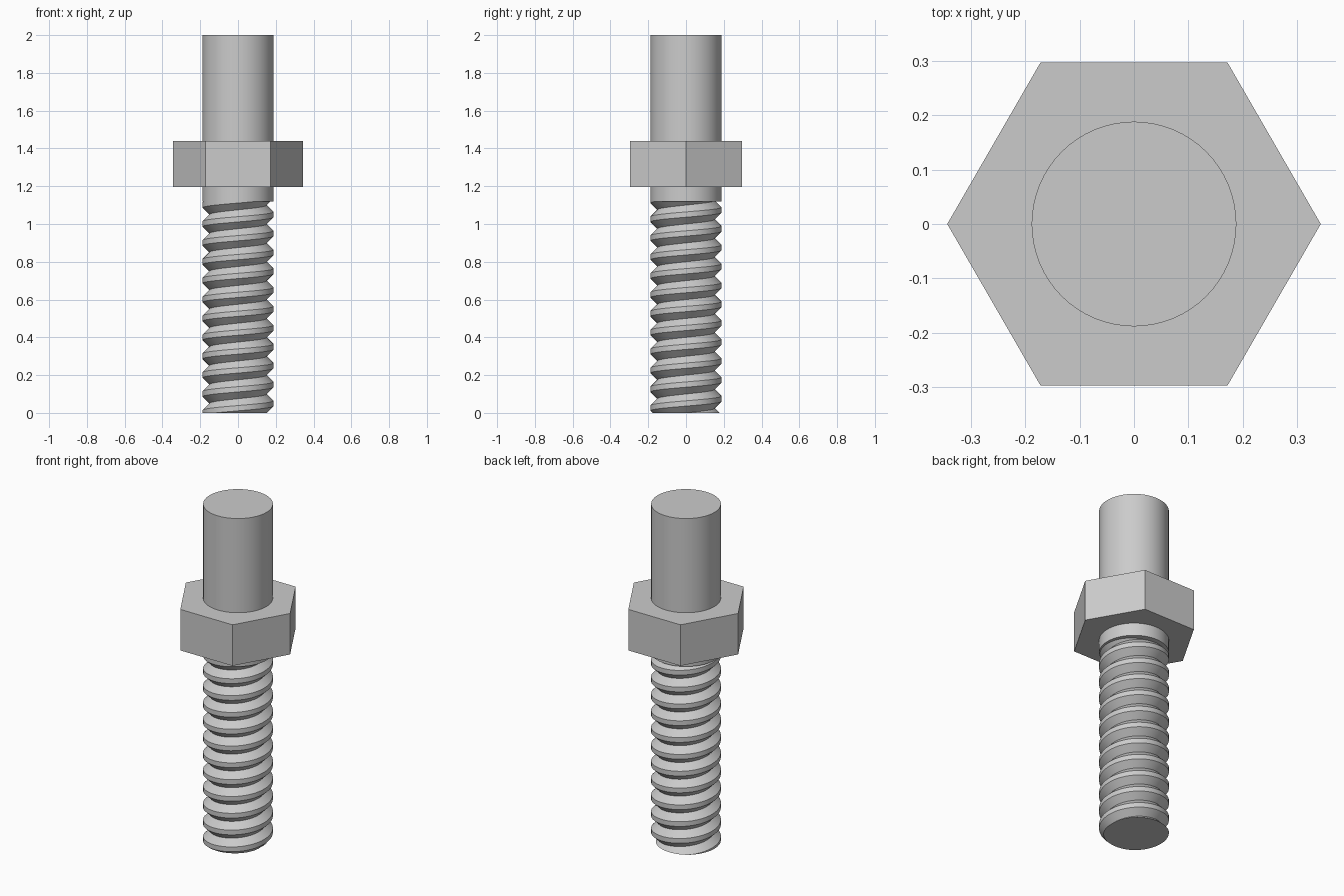
import bpy, bmesh, math

if "Cube" in bpy.data.objects:
    bpy.data.objects.remove(bpy.data.objects["Cube"])

R, ROOT = 0.188, 0.152        # crest and root radius
PITCH, HALF_GROOVE = 0.1, 0.036
THREAD_TOP = 1.12
SEG = 64


def smooth(obj):
    bpy.context.view_layer.objects.active = obj
    bpy.ops.object.select_all(action='DESELECT')
    obj.select_set(True)
    bpy.ops.object.shade_smooth_by_angle(angle=math.radians(30))


def prism(name, sides, radius, z0, z1):
    bpy.ops.mesh.primitive_cylinder_add(vertices=sides, radius=radius, depth=z1 - z0,
                                        location=(0, 0, (z0 + z1) / 2))
    obj = bpy.context.object
    obj.name = name
    return obj


def hex_prism(name, radius, z0, z1):
    obj = prism(name, 6, radius, z0, z1)
    obj.rotation_euler.z = math.radians(30)   # corners on the x axis
    return obj


def thread_radius(z, turn):
    # distance to the nearest groove centre, V-shaped groove with flat crest
    d = (z / PITCH - turn + 0.5) % 1.0 - 0.5
    return ROOT + (R - ROOT) * min(1.0, abs(d) * PITCH / HALF_GROOVE)


def threaded_rod(name):
    bm = bmesh.new()
    offsets = (-HALF_GROOVE, 0.0, HALF_GROOVE)
    turns = range(-2, int(THREAD_TOP / PITCH) + 3)
    cols = []
    for i in range(SEG):
        t = i / SEG
        a = t * math.tau
        col = []
        for k in turns:
            for o in offsets:
                z = min(max((k + t) * PITCH + o, 0.0), THREAD_TOP)
                r = thread_radius(z, t)
                col.append(bm.verts.new((r * math.cos(a), r * math.sin(a), z)))
        cols.append(col)
    n = len(cols[0])
    # helical strips; the last column joins the first one turn higher
    for i in range(SEG):
        c, d = cols[i], cols[(i + 1) % SEG]
        shift = 3 if i == SEG - 1 else 0
        for j in range(n - 1 - shift):
            bm.faces.new((c[j], d[j + shift], d[j + 1 + shift], c[j + 1]))
    # flat ends
    low, high = bm.verts.new((0, 0, 0)), bm.verts.new((0, 0, THREAD_TOP))
    for i in range(SEG):
        c, d = cols[i], cols[(i + 1) % SEG]
        bm.faces.new((low, d[0], c[0]))
        bm.faces.new((high, c[-1], d[-1]))
    bmesh.ops.remove_doubles(bm, verts=bm.verts, dist=1e-5)
    bmesh.ops.recalc_face_normals(bm, faces=bm.faces)
    mesh = bpy.data.meshes.new(name)
    bm.to_mesh(mesh)
    bm.free()
    obj = bpy.data.objects.new(name, mesh)
    bpy.context.collection.objects.link(obj)
    return obj


# Threaded lower rod
smooth(threaded_rod("threaded_rod"))

# Plain upper shank
smooth(prism("shank", SEG, R, THREAD_TOP, 2.0))

# Hexagonal collar
hex_prism("hex_collar", 0.343, 1.196, 1.44)
